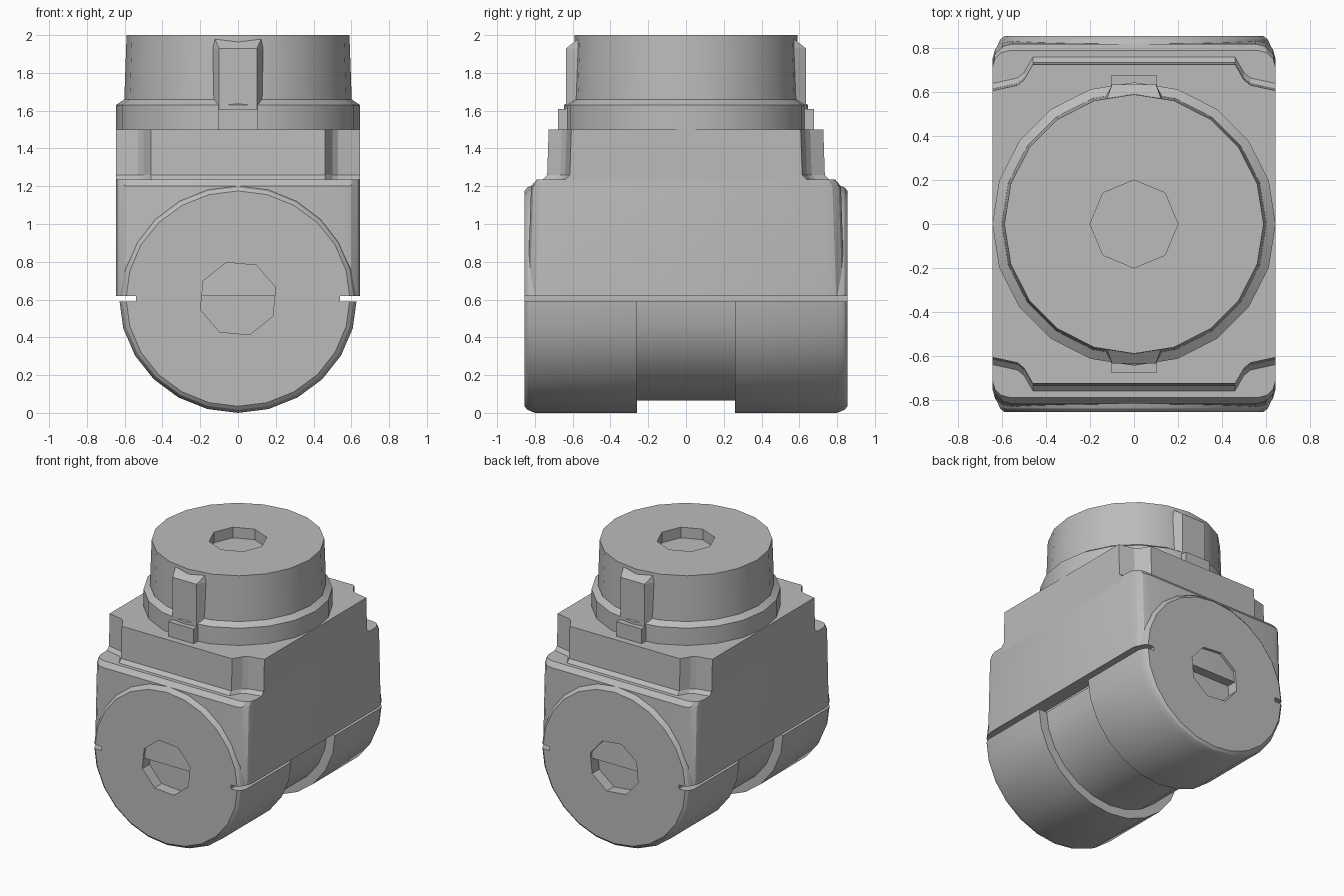
import bpy, bmesh, math
from mathutils import Matrix, Vector

if "Cube" in bpy.data.objects:
    bpy.data.objects.remove(bpy.data.objects["Cube"], do_unlink=True)

# One neutral grey for the whole model
grey = bpy.data.materials.new("neutral grey")
grey.use_nodes = True
grey.diffuse_color = (0.5, 0.5, 0.5, 1)
grey.node_tree.nodes["Principled BSDF"].inputs["Base Color"].default_value = (0.5, 0.5, 0.5, 1)

AXLE_Z = 0.605


def finish(bm, name, smooth=True):
    bmesh.ops.remove_doubles(bm, verts=bm.verts, dist=0.0001)
    bmesh.ops.recalc_face_normals(bm, faces=bm.faces)
    mesh = bpy.data.meshes.new(name)
    bm.to_mesh(mesh)
    bm.free()
    obj = bpy.data.objects.new(name, mesh)
    bpy.context.collection.objects.link(obj)
    mesh.materials.append(grey)
    if smooth:
        activate(obj)
        bpy.ops.object.shade_smooth_by_angle(angle=math.radians(25))
    return obj


def activate(obj):
    bpy.ops.object.select_all(action='DESELECT')
    obj.select_set(True)
    bpy.context.view_layer.objects.active = obj


def loft(name, rings, smooth=True):
    """Skin a stack of equal-length point rings and cap both ends."""
    bm = bmesh.new()
    rows = [[bm.verts.new(p) for p in ring] for ring in rings]
    n = len(rows[0])
    for low, high in zip(rows, rows[1:]):
        for i in range(n):
            j = (i + 1) % n
            bm.faces.new((low[i], low[j], high[j], high[i]))
    bm.faces.new(rows[0][::-1])
    bm.faces.new(rows[-1])
    return finish(bm, name, smooth)


def circle(radius, z, sides, turn=0.0):
    return [Vector((radius * math.cos(turn + math.tau * i / sides),
                    radius * math.sin(turn + math.tau * i / sides), z)) for i in range(sides)]


def rounded_rect(hx, hy, z, r, steps=3):
    ring = []
    for k, (sx, sy) in enumerate(((1, 1), (-1, 1), (-1, -1), (1, -1))):
        for s in range(steps + 1):
            a = math.pi / 2 * (k + s / steps)
            ring.append((sx * (hx - r) + r * math.cos(a), sy * (hy - r) + r * math.sin(a), z))
    return ring


def hull(name, points):
    bm = bmesh.new()
    for p in points:
        bm.verts.new(p)
    bmesh.ops.convex_hull(bm, input=bm.verts)
    return finish(bm, name, False)


def box(name, lo, hi):
    return hull(name, [(x, y, z) for x in (lo[0], hi[0]) for y in (lo[1], hi[1]) for z in (lo[2], hi[2])])


def cut(target, cutter):
    cutter.hide_render = True
    activate(target)
    mod = target.modifiers.new("cut", 'BOOLEAN')
    mod.operation = 'DIFFERENCE'
    mod.solver = 'EXACT'
    mod.object = cutter
    bpy.ops.object.modifier_apply(modifier=mod.name)
    bpy.data.objects.remove(cutter, do_unlink=True)


# Horizontal barrel: two wide end shells with a narrower waist
half = [(0.26, 0.54), (0.26, 0.605), (0.8, 0.605), (0.84, 0.588), (0.855, 0.57)]
profile = [(-y, r) for y, r in reversed(half)] + half
to_axle = Matrix.Translation((0, 0, AXLE_Z)) @ Matrix.Diagonal((1.04, 1, 1, 1)) @ Matrix.Rotation(math.pi / 2, 4, 'X')
barrel = loft("axle_barrel", [[to_axle @ p for p in circle(r, y, 24)] for y, r in profile])

# Slits along both sides of the barrel
for side in (-1, 1):
    xs = sorted((side * 0.54, side * 0.8))
    cut(barrel, box("slit_cutter", (xs[0], -1, 0.59), (xs[1], 1, 0.62)))

# Eight-sided sockets in both barrel ends
for side in (-1, 1):
    ends = (side * 0.77, side * 0.95)
    cut(barrel, loft("socket_cutter", [[to_axle @ p for p in circle(0.2, y, 8, 0.3)] for y in ends], False))

# Housing with rounded corners and softened upper edge
loft("housing", [rounded_rect(0.645, 0.84, 0.62, 0.09),
                 rounded_rect(0.645, 0.82, 1.2, 0.09),
                 rounded_rect(0.645, 0.79, 1.235, 0.08)])

# Upper tier with notched corners and a small foot
quarter = [(0.645, 0.61), (0.53, 0.635), (0.5, 0.66), (0.46, 0.73)]


def tier_ring(z, grow):
    pts = [(x, y + grow) for x, y in quarter]
    pts += [(-x, y) for x, y in reversed(pts)]
    pts += [(-x, -y) for x, y in pts]
    return [(x, y, z) for x, y in pts]


loft("upper_tier", [tier_ring(1.2, 0.035), tier_ring(1.235, 0.03), tier_ring(1.26, 0.005), tier_ring(1.5, -0.003)], False)

# Round hub with a stepped collar and socket
hub = loft("hub", [circle(r, z, 20) for r, z in
                   ((0.645, 1.48), (0.645, 1.63), (0.602, 1.66), (0.59, 2.0))])
cut(hub, loft("socket_cutter", [circle(0.2, z, 8) for z in (1.92, 2.1)], False))

# Keys on the front and back of the hub
for label, side in (("front", -1), ("back", 1)):
    key = [(x, side * y, z) for sx in (-1, 1) for x, y, z in
           ((sx * 0.15, 0.54, 1.5), (sx * 0.1, 0.635, 1.5), (sx * 0.1, 0.635, 1.93),
            (sx * 0.15, 0.54, 1.93), (sx * 0.13, 0.55, 1.995))]
    hull(label + "_key", key)
    ys = sorted((side * 0.55, side * 0.677))
    box(label + "_key_foot", (-0.105, ys[0], 1.49), (0.105, ys[1], 1.61))
